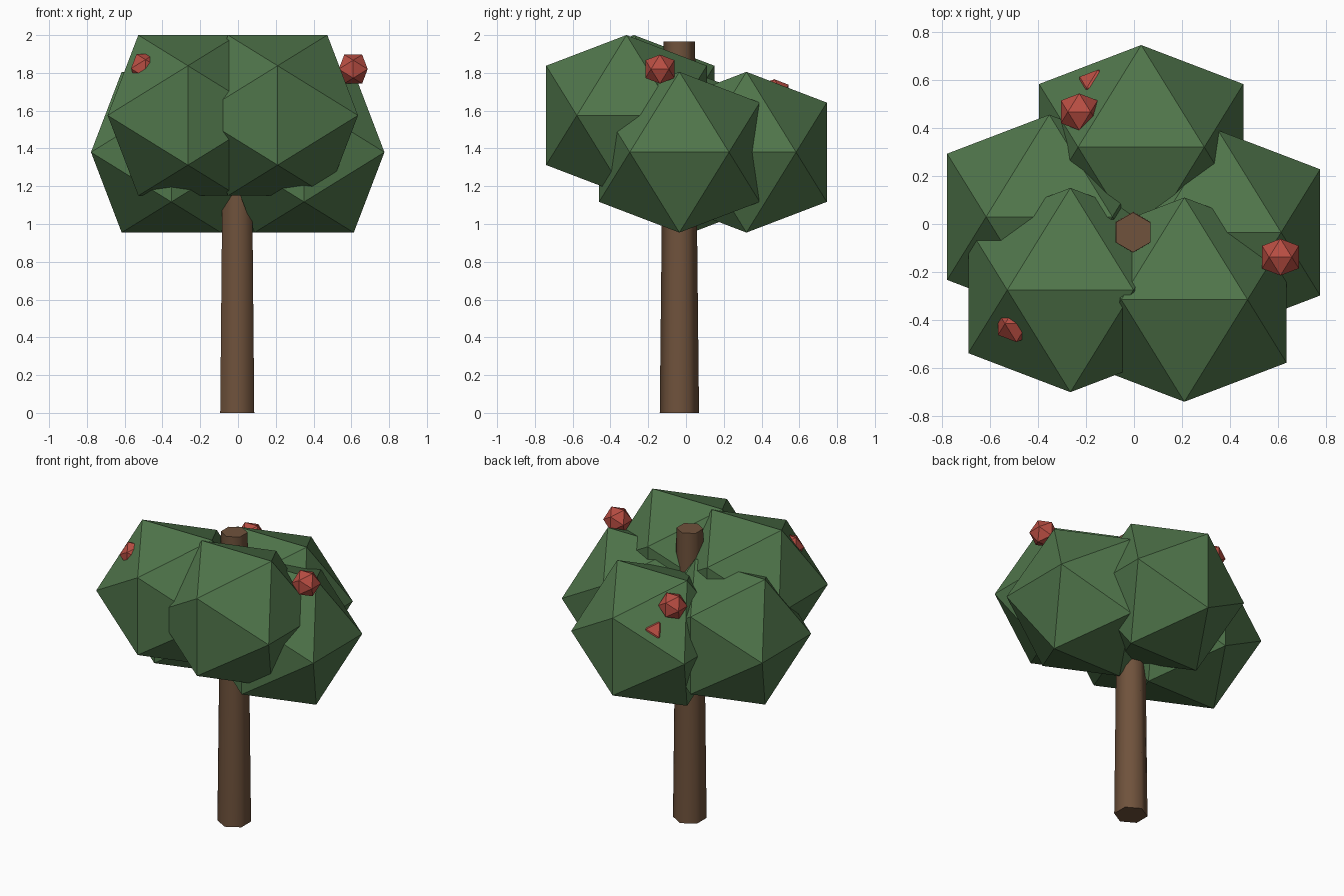
import bpy, bmesh, math
from mathutils import Vector

if "Cube" in bpy.data.objects:
    bpy.data.objects.remove(bpy.data.objects["Cube"])


def material(name, rgb):
    m = bpy.data.materials.new(name)
    m.diffuse_color = (*rgb, 1)
    m.use_nodes = True
    m.node_tree.nodes["Principled BSDF"].inputs["Base Color"].default_value = m.diffuse_color
    return m


def add_object(name, bm, mat):
    mesh = bpy.data.meshes.new(name)
    bm.to_mesh(mesh)
    bm.free()
    mesh.materials.append(mat)
    ob = bpy.data.objects.new(name, mesh)
    bpy.context.collection.objects.link(ob)
    return ob


def icosahedron(name, center, radius, mat):
    # Twelve corners of three crossed golden rectangles, wrapped by a hull
    phi = (1 + 5 ** 0.5) / 2
    k = radius / math.sqrt(1 + phi * phi)
    bm = bmesh.new()
    for a in (-1, 1):
        for b in (-phi, phi):
            for v in ((a, 0, b), (0, b, a), (b, a, 0)):
                bm.verts.new(Vector(v) * k + Vector(center))
    bmesh.ops.convex_hull(bm, input=bm.verts)
    bmesh.ops.recalc_face_normals(bm, faces=bm.faces)
    return add_object(name, bm, mat)


bark = material("bark", (0.16, 0.085, 0.045))
leaf = material("leaf", (0.08, 0.18, 0.07))
red = material("red_fruit", (0.48, 0.075, 0.055))

# Tapered six-sided trunk, smooth around the sides
H = 1.965
bm = bmesh.new()
bmesh.ops.create_cone(bm, cap_ends=True, segments=6, radius1=0.104, radius2=0.083, depth=H)
bmesh.ops.translate(bm, verts=bm.verts, vec=(-0.004, -0.035, H / 2))
trunk = add_object("trunk", bm, bark)
bpy.context.view_layer.objects.active = trunk
trunk.select_set(True)
bpy.ops.object.shade_smooth_by_angle(angle=math.radians(65))

# Foliage clumps: three lower, two raised at the front
foliage = [(0.03, 0.32, 1.38), (0.35, -0.035, 1.38), (-0.353, 0.03, 1.38),
           (-0.265, -0.275, 1.575), (0.21, -0.315, 1.575)]
for i, c in enumerate(foliage, 1):
    icosahedron(f"foliage_{i}", c, 0.5, leaf)

# Fruit, partly sunk into the foliage
fruit = [(0.61, -0.138, 1.82), (-0.228, 0.467, 1.69),
         (-0.15, 0.566, 1.53), (-0.49, -0.415, 1.823)]
for i, c in enumerate(fruit, 1):
    icosahedron(f"fruit_{i}", c, 0.09, red)
